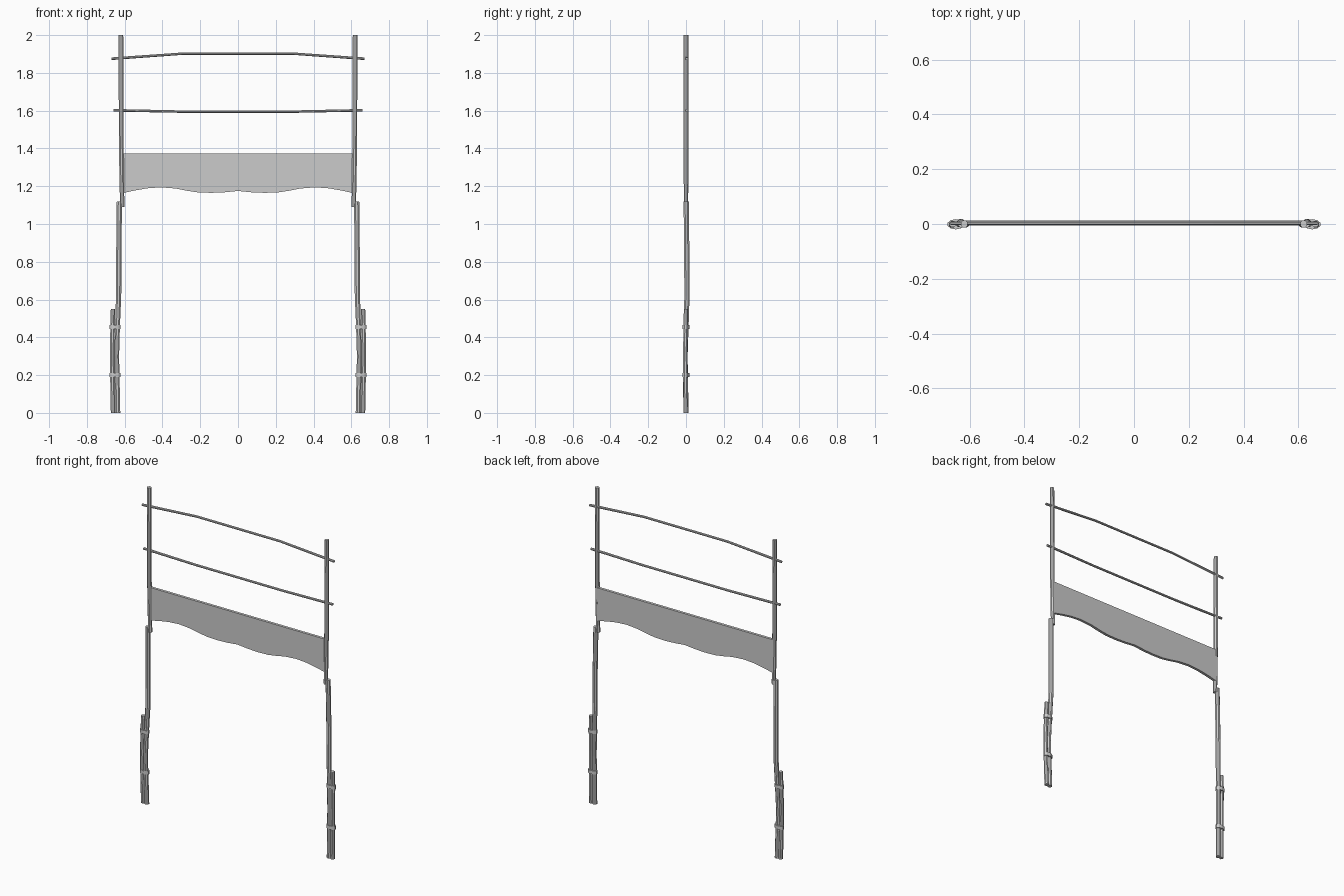
import bpy, bmesh, math
from mathutils import Vector

if "Cube" in bpy.data.objects:
    bpy.data.objects.remove(bpy.data.objects["Cube"])


def finish(name, bm, mirror=False):
    bmesh.ops.recalc_face_normals(bm, faces=bm.faces)
    me = bpy.data.meshes.new(name)
    bm.to_mesh(me)
    bm.free()
    ob = bpy.data.objects.new(name, me)
    bpy.context.collection.objects.link(ob)
    if mirror:
        ob.modifiers.new("mirror", 'MIRROR').use_axis[0] = True
    return ob


def tube(name, pts, axis='Z', sides=8, squash=1.0, mirror=False):
    """Capped tube through (x, y, z, radius) points, rings square to an axis."""
    bm = bmesh.new()
    rings = []
    for x, y, z, r in pts:
        ring = []
        for i in range(sides):
            a = 2 * math.pi * (i + 0.5) / sides
            u, v = r * math.cos(a), r * math.sin(a) * squash
            off = Vector((u, v, 0)) if axis == 'Z' else Vector((0, u, v))
            ring.append(bm.verts.new(Vector((x, y, z)) + off))
        rings.append(ring)
    for a, b in zip(rings, rings[1:]):
        for i in range(sides):
            j = (i + 1) % sides
            bm.faces.new((a[i], a[j], b[j], b[i]))
    bm.faces.new(rings[0])
    bm.faces.new(rings[-1])
    return finish(name, bm, mirror)


# Upper posts
tube("upper_post", [(0.613, 0, 1.09, 0.0125), (0.618, 0, 1.40, 0.0135),
                    (0.62, 0, 2.0, 0.0135)], mirror=True)
# Main leg poles, slightly crooked
tube("leg_pole", [(0.637, 0, 0, 0.015), (0.642, -0.004, 0.30, 0.0135),
                  (0.638, 0.001, 0.46, 0.014), (0.632, 0.005, 0.62, 0.015),
                  (0.631, 0.004, 0.85, 0.015), (0.628, 0.001, 1.12, 0.015)], mirror=True)
# Outer splint poles
tube("splint_pole", [(0.661, 0, 0, 0.0135), (0.665, -0.003, 0.20, 0.013),
                     (0.666, -0.004, 0.33, 0.0125), (0.664, -0.001, 0.45, 0.013),
                     (0.662, 0, 0.55, 0.0125)], mirror=True)
# Bindings around the paired poles
for z in (0.20, 0.455):
    tube("binding", [(0.651, -0.001, z - 0.011, 0.031), (0.651, -0.001, z + 0.011, 0.031)],
         sides=10, squash=0.6, mirror=True)

# Cross rods
tube("top_rod", [(-0.67, 0.003, 1.875, 0.0075), (-0.60, 0.003, 1.88, 0.0075),
                 (-0.29, 0.003, 1.902, 0.007), (0.29, 0.003, 1.902, 0.007),
                 (0.60, 0.003, 1.88, 0.0075), (0.67, 0.003, 1.875, 0.0075)], axis='X')
tube("lower_rod", [(-0.66, 0.003, 1.602, 0.0075), (-0.30, 0.003, 1.595, 0.007),
                   (0.30, 0.003, 1.595, 0.007), (0.66, 0.003, 1.602, 0.0075)], axis='X')

# Hanging panel with a wavy bottom edge
half = [(0.0, 1.175), (0.07, 1.168), (0.14, 1.165), (0.21, 1.167), (0.27, 1.176),
        (0.33, 1.188), (0.41, 1.194), (0.48, 1.189), (0.55, 1.177), (0.612, 1.163)]
edge = [(-x, z) for x, z in half[:0:-1]] + half
bm = bmesh.new()
front = [(bm.verts.new((x, -0.005, z)), bm.verts.new((x, -0.005, 1.372))) for x, z in edge]
faces = [bm.faces.new((a[0], b[0], b[1], a[1])) for a, b in zip(front, front[1:])]
ext = bmesh.ops.extrude_face_region(bm, geom=faces, use_keep_orig=True)
bmesh.ops.translate(bm, vec=(0, 0.017, 0),
                    verts=[v for v in ext['geom'] if isinstance(v, bmesh.types.BMVert)])
finish("hanging_panel", bm)
